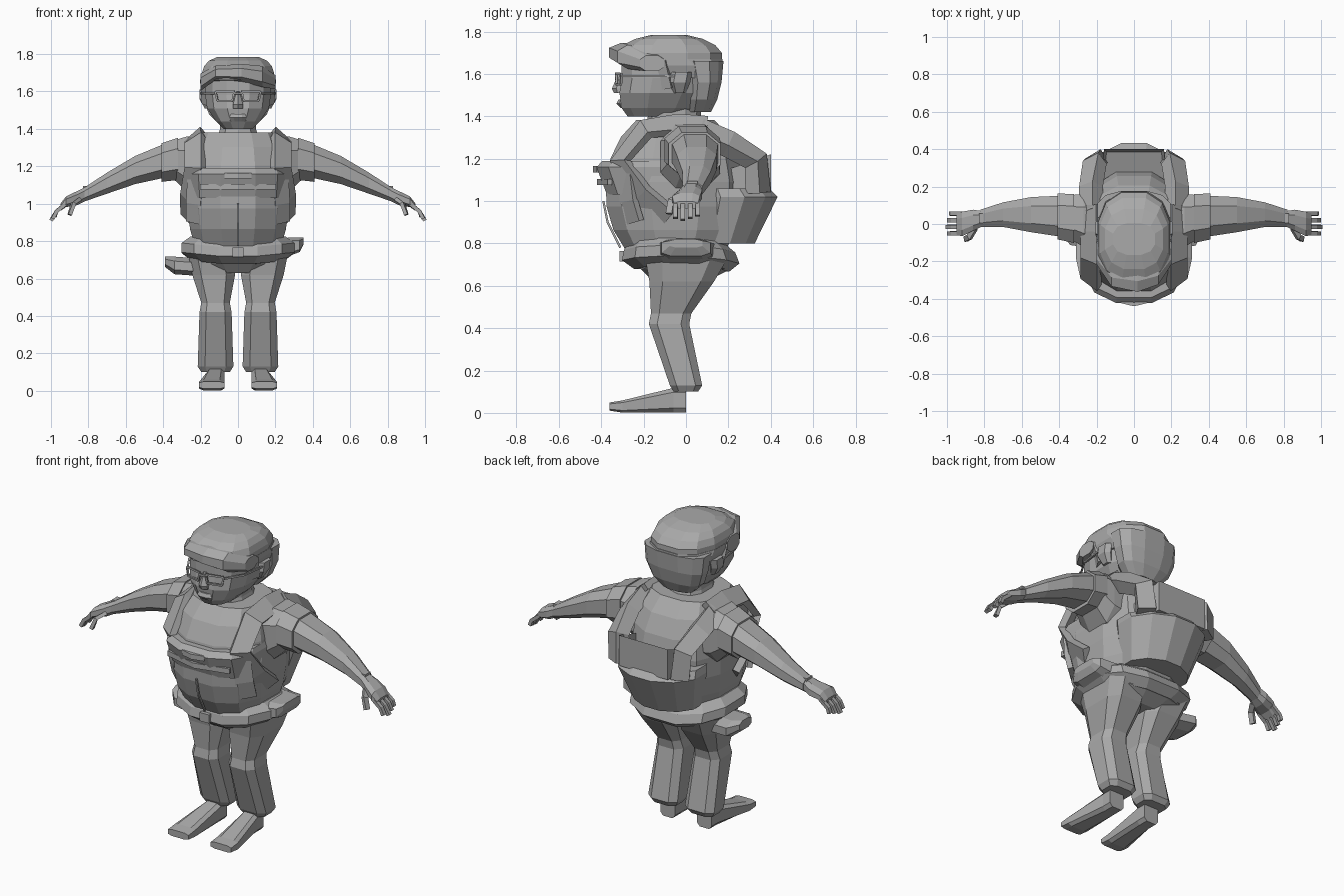
import bpy, bmesh, math
from mathutils import Vector

if "Cube" in bpy.data.objects:
    bpy.data.objects.remove(bpy.data.objects["Cube"])

grey = bpy.data.materials.new("plain_grey")
grey.use_nodes = True
grey.diffuse_color = (.4, .4, .4, 1)
grey.node_tree.nodes["Principled BSDF"].inputs["Base Color"].default_value = grey.diffuse_color


def finish(name, bm, mirror=False):
    bmesh.ops.recalc_face_normals(bm, faces=bm.faces)
    mesh = bpy.data.meshes.new(name)
    bm.to_mesh(mesh)
    bm.free()
    obj = bpy.data.objects.new(name, mesh)
    bpy.context.collection.objects.link(obj)
    mesh.materials.append(grey)
    if mirror:
        obj.modifiers.new("mirror", 'MIRROR')
    return obj


def skin(name, rings, mirror=False, hollow=None):
    """Joins rings into a closed skin; hollow sinks an inset into the last cap."""
    bm = bmesh.new()
    loops = [[bm.verts.new(point) for point in ring] for ring in rings]
    count = len(loops[0])
    for lower, upper in zip(loops, loops[1:]):
        for i in range(count):
            j = (i + 1) % count
            bm.faces.new((lower[i], lower[j], upper[j], upper[i]))
    bm.faces.new(loops[0])
    cap = bm.faces.new(loops[-1])
    if hollow:
        bmesh.ops.recalc_face_normals(bm, faces=bm.faces)
        bmesh.ops.inset_region(bm, faces=[cap], thickness=.02)
        bmesh.ops.translate(bm, verts=cap.verts, vec=(0, 0, -hollow))
    return finish(name, bm, mirror)


def loft(name, axis, sections, sides=8, mirror=False, power=.8):
    """Section: place on the axis, then centre and half size on each other axis."""
    rings = []
    for place, centre_a, half_a, centre_b, half_b in sections:
        ring = []
        for i in range(sides):
            angle = math.tau * (i + .5) / sides
            c, s = math.cos(angle), math.sin(angle)
            a = centre_a + math.copysign(abs(c) ** power, c) * half_a
            b = centre_b + math.copysign(abs(s) ** power, s) * half_b
            ring.append({"x": (place, a, b), "y": (a, place, b), "z": (a, b, place)}[axis])
        rings.append(ring)
    return skin(name, rings, mirror)


def upright(name, sections, sides=12, power=.8):
    """Upright loft, symmetric in x. Section: height, half width, front, back."""
    return loft(name, "z", [(z, 0, width, (front + back) / 2, (back - front) / 2)
                            for z, width, front, back in sections], sides, power=power)


def ellipsoid(name, y, z, width, depth, height, start, end, steps):
    """Part of a broad-sided ellipsoid between two polar angles from its lowest point."""
    sections = []
    for i in range(steps + 1):
        angle = start + (end - start) * i / steps
        swell = math.sin(angle)
        sections.append((z - height * math.cos(angle), width * math.sqrt(swell),
                         y - depth * swell, y + depth * swell))
    return upright(name, sections)


def band(name, points, width, thick, centre, mirror=True):
    """Flat band along a path, its face turned away from the centre."""
    path = [Vector(point) for point in points]
    rings = []
    for i, point in enumerate(path):
        along = (path[min(i + 1, len(path) - 1)] - path[max(i - 1, 0)]).normalized()
        out = point - Vector(centre)
        out = (out - along * out.dot(along)).normalized()
        side = along.cross(out) * width / 2
        out = out * thick / 2
        rings.append([point + side + out, point - side + out,
                      point - side - out, point + side - out])
    return skin(name, rings, mirror)


def box(name, centre, size, mirror=False):
    x, y, z = centre
    dx, dy, dz = (length / 2 for length in size)
    rings = [[(x - dx, y - dy, height), (x + dx, y - dy, height),
              (x + dx, y + dy, height), (x - dx, y + dy, height)]
             for height in (z - dz, z + dz)]
    return skin(name, rings, mirror)


# Body
ellipsoid("torso", y=-.05, z=1.05, width=.28, depth=.34, height=.4, start=.5, end=2.55, steps=7)
upright("neck", [(1.3, .13, -.2, .1), (1.4, .1, -.18, .07), (1.46, .1, -.17, .07)], sides=10)

# Vest: chest band with pocket flaps, side panels and shoulder straps
upright("chest_band", [(1.03, .27, -.38, .1), (1.16, .28, -.43, .1), (1.19, .27, -.4, .1)])
for name, height, reach, depth in (("upper_pocket_flap", 1.15, .07, .43),
                                   ("lower_pocket_flap", 1.09, .2, .41)):
    band(name, [(-reach, reach / 4 - depth, height), (0, -depth, height),
                (reach, reach / 4 - depth, height)],
         width=.03, thick=.02, centre=(0, 0, height), mirror=False)
middle = (0, 0, 1.1)
band("front_strap", [(.26, -.08, .92), (.26, -.21, 1.03), (.23, -.31, 1.19), (.23, -.19, 1.34),
                     (.23, -.04, 1.36), (.23, .1, 1.35)], width=.11, thick=.04, centre=middle)
band("back_strap", [(.23, .06, 1.33), (.23, .2, 1.27), (.21, .33, 1.19), (.2, .34, 1.04)],
     width=.1, thick=.08, centre=middle)
band("vest_side", [(.22, -.29, 1.18), (.23, -.27, 1), (.23, -.24, .9)],
     width=.1, thick=.03, centre=middle)
band("front_seam", [(0, -.39, 1), (0, -.37, .9), (0, -.31, .78)],
     width=.01, thick=.01, centre=middle, mirror=False)

# Backpack with an open pocket on top
upright("backpack", [(.8, .2, 0, .33), (1.02, .26, 0, .44), (1.06, .25, 0, .4)], power=1)
pocket_rings = [[(-inner, .2, low), (inner, .2, low), (outer, .4, high), (-outer, .4, high)]
                for inner, outer, low, high in ((.19, .16, 1.04, 1.04), (.18, .16, 1.15, 1.22))]
skin("back_pocket", pocket_rings, hollow=.09)

# Hips, belt and pouches
upright("hips", [(.63, .17, -.17, .12), (.68, .24, -.22, .22), (.75, .27, -.27, .23)])
belt = upright("belt", [(.69, .25, -.25, .21), (.73, .31, -.31, .26),
                        (.78, .31, -.3, .24), (.82, .26, -.27, .19)])
for vertex in belt.data.vertices:
    vertex.co.z += .1 * abs(vertex.co.x) - .02 - .06 * max(vertex.co.y, 0)
loft("side_pouch", "x", [(-.39, 0, .06, .69, .03), (-.34, 0, .12, .67, .05),
                         (-.2, -.02, .12, .66, .05), (-.16, -.02, .1, .7, .04)])
loft("hip_case", "x", [(.22, 0, .14, .76, .06), (.33, 0, .12, .78, .04), (.35, 0, .08, .8, .02)],
     power=.5)
box("buckle", (0, -.29, .74), (.06, .05, .05))

# Legs and feet
loft("leg", "z", [(.72, .15, .12, 0, .2), (.62, .13, .12, -.02, .16), (.47, .12, .08, -.07, .1),
                  (.42, .12, .09, -.08, .1), (.13, .12, .1, 0, .08), (.1, .12, .08, 0, .06)],
     mirror=True, power=.6)
loft("foot", "y", [(-.36, .14, .07, .03, .02), (-.3, .14, .07, .03, .03),
                   (-.06, .12, .05, .06, .06), (0, .12, .05, .06, .06)], mirror=True, power=.5)

# Arms, sleeves and hands
loft("arm", "x", [(.15, .02, .15, 1.19, .16), (.27, .02, .15, 1.21, .16), (.36, .04, .12, 1.24, .1),
                  (.55, .05, .1, 1.18, .08), (.7, .05, .07, 1.11, .06), (.82, .03, .05, 1.05, .04)],
     mirror=True)
loft("sleeve_cuff", "x", [(.32, .03, .14, 1.24, .12), (.41, .04, .13, 1.22, .11)], mirror=True)
loft("palm", "x", [(.8, .03, .04, 1.06, .04), (.86, .02, .06, 1.03, .04),
                   (.92, 0, .07, 1.01, .03), (.95, 0, .06, .98, .02)], mirror=True)
for i, name in enumerate(("index", "middle", "ring", "little")):
    y = .035 * i - .05
    reach = .01 * abs(i - 1)
    band(name + "_finger", [(.92, y, 1), (.97, y, .96), (1 - reach, y, .91 + reach)],
         width=.022, thick=.02, centre=(0, 0, 0))
band("thumb", [(.85, -.02, 1.02), (.88, -.07, 1), (.9, -.08, .94)],
     width=.03, thick=.02, centre=(0, 0, 0))
box("wrist_device", (.81, .03, 1.08), (.04, .05, .03), mirror=True)

# Head and face
upright("head", [(1.4, .08, -.28, .02), (1.44, .12, -.31, .08), (1.51, .17, -.32, .13),
                 (1.58, .18, -.31, .15), (1.66, .18, -.31, .16)])
loft("nose", "z", [(1.51, 0, .03, -.3, .04), (1.53, 0, .03, -.3, .05),
                   (1.6, 0, .01, -.3, .02)], sides=6)
loft("lips", "z", [(1.44, 0, .04, -.3, .01), (1.46, 0, .05, -.3, .03), (1.48, 0, .04, -.3, .02)])
loft("ear", "z", [(1.51, .16, .02, -.03, .03), (1.56, .18, .03, -.03, .05),
                  (1.61, .18, .03, -.02, .05)], sides=6, mirror=True)

# Glasses
eye_level = (0, 0, 1.57)
corners = [(.02, 1.6), (.12, 1.6), (.11, 1.55), (.03, 1.55)]
for i, corner in enumerate(corners):
    ends = [(x, x / 4 - .335, z) for x, z in (corners[i - 1], corner)]
    band(f"glasses_rim_{i}", ends, width=.01, thick=.01, centre=eye_level)
band("glasses_bridge", [(-.02, -.33, 1.59), (.02, -.33, 1.59)],
     width=.01, thick=.01, centre=eye_level, mirror=False)
band("glasses_arm", [(.12, -.3, 1.59), (.18, -.2, 1.59), (.2, -.04, 1.59)],
     width=.01, thick=.01, centre=eye_level)

# Hair: crown, sides, lower back and swept fringe
ellipsoid("hair_crown", y=-.08, z=1.68, width=.2, depth=.26, height=.11, start=1.4, end=2.8, steps=4)
upright("hair_sides", [(1.58, .18, -.16, .17), (1.64, .2, -.25, .18), (1.67, .2, -.34, .18)])
upright("hair_back", [(1.42, .1, 0, .12), (1.48, .16, 0, .15), (1.56, .19, 0, .17),
                      (1.66, .2, -.03, .18)])
band("sideburn", [(.18, -.12, 1.66), (.17, -.09, 1.53)], width=.06, thick=.02, centre=eye_level)
loft("fringe", "x", [(-.2, -.16, .06, 1.65, .05), (-.12, -.24, .1, 1.7, .04),
                     (.02, -.25, .12, 1.7, .05), (.13, -.23, .1, 1.68, .06),
                     (.2, -.16, .06, 1.65, .04)])
